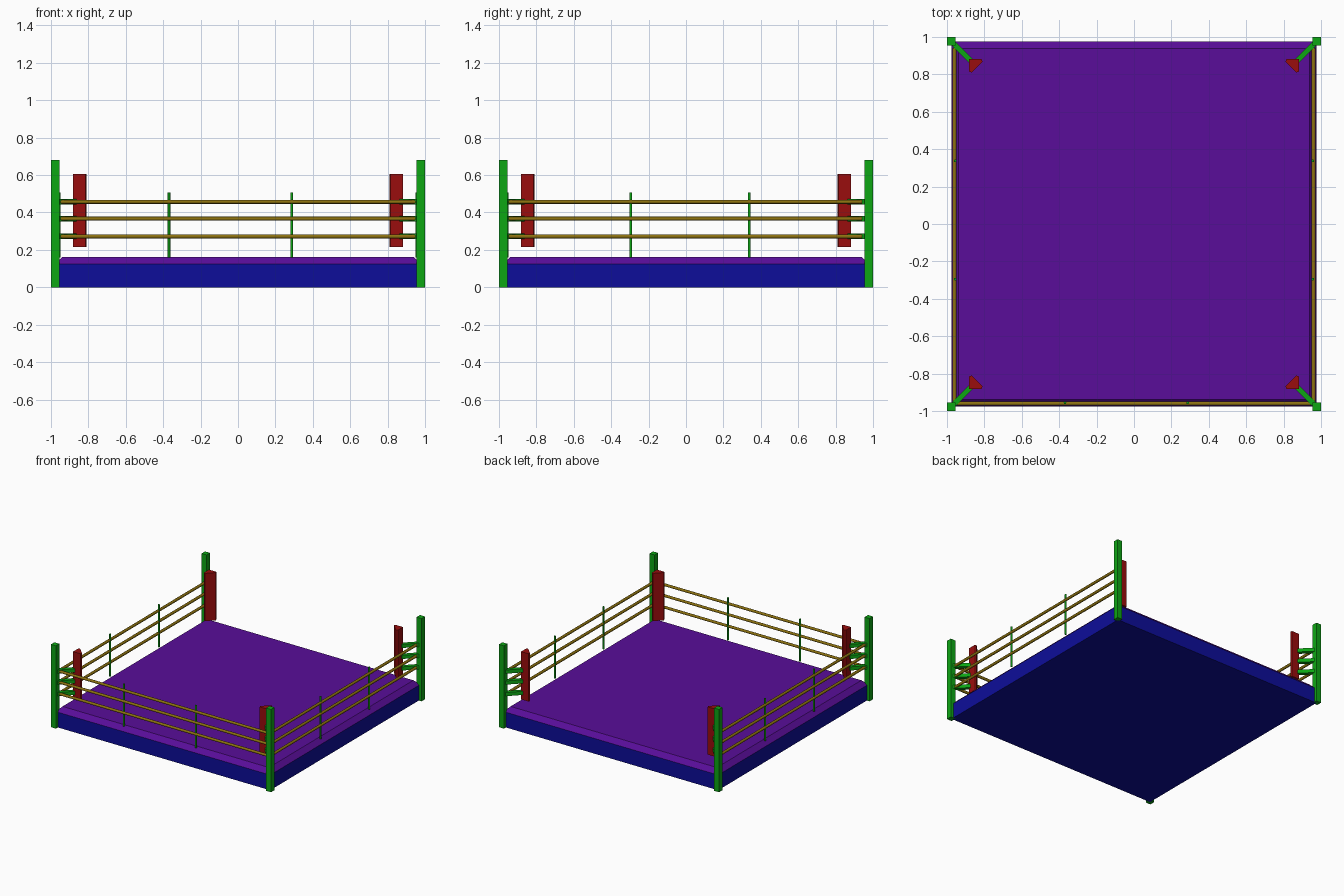
import bpy, bmesh
from math import pi
from mathutils import Vector, Matrix

if "Cube" in bpy.data.objects:
    bpy.data.objects.remove(bpy.data.objects["Cube"])


def material(name, rgb):
    m = bpy.data.materials.new(name)
    m.diffuse_color = (*rgb, 1)
    m.use_nodes = True
    m.node_tree.nodes["Principled BSDF"].inputs["Base Color"].default_value = m.diffuse_color
    return m


GREEN = material("green", (0.004, 0.38, 0.007))
BLUE = material("blue", (0.004, 0.004, 0.32))
PURPLE = material("purple", (0.1, 0.004, 0.32))
RED = material("red", (0.32, 0.004, 0.004))
OCHRE = material("ochre", (0.27, 0.17, 0.005))


def finish(name, bm, mat):
    bmesh.ops.recalc_face_normals(bm, faces=bm.faces)
    me = bpy.data.meshes.new(name)
    bm.to_mesh(me)
    bm.free()
    me.materials.append(mat)
    ob = bpy.data.objects.new(name, me)
    bpy.context.collection.objects.link(ob)
    return ob


def prism(name, outline, z0, z1, mat, top_scale=1.0):
    """Vertical prism from a plan outline, optionally tapered to the top."""
    bm = bmesh.new()
    low = [bm.verts.new((x, y, z0)) for x, y in outline]
    top = [bm.verts.new((x * top_scale, y * top_scale, z1)) for x, y in outline]
    bm.faces.new(low)
    bm.faces.new(top)
    n = len(outline)
    for i in range(n):
        j = (i + 1) % n
        bm.faces.new((low[i], low[j], top[j], top[i]))
    return finish(name, bm, mat)


def rect(x0, x1, y0, y1):
    return [(x0, y0), (x1, y0), (x1, y1), (x0, y1)]


def rod(name, a, b, radius, mat, sides=8):
    """Round bar between two points, smooth along its length."""
    a, b = Vector(a), Vector(b)
    d = b - a
    rot = d.to_track_quat('Z', 'Y').to_matrix().to_4x4()
    bm = bmesh.new()
    bmesh.ops.create_cone(bm, cap_ends=True, segments=sides, radius1=radius,
                          radius2=radius, depth=d.length,
                          matrix=Matrix.Translation((a + b) / 2) @ rot)
    caps = [f for f in bm.faces if len(f.verts) > 4]
    for f in bm.faces:
        f.smooth = f not in caps
    for f in caps:
        for e in f.edges:
            e.smooth = False
    return finish(name, bm, mat)


def bar(name, centre, size, angle, mat):
    """Box turned about the vertical axis."""
    bm = bmesh.new()
    bmesh.ops.create_cube(bm, size=1, matrix=Matrix.Translation(centre)
                          @ Matrix.Rotation(angle, 4, 'Z')
                          @ Matrix.Diagonal((*size, 1)))
    return finish(name, bm, mat)


# Platform and bevelled mat
E = 0.975
prism("platform", rect(-E, E, -E, E), 0, 0.125, BLUE)
prism("canvas_mat", rect(-E, E, -E, E), 0.125, 0.163, PURPLE, 0.938 / E)

ROPE_Z = (0.272, 0.367, 0.457)
R = 0.96

# Corner posts, cushions and the diagonal brackets between them
PAD = [(0.882, 0.882), (0.815, 0.882), (0.81, 0.868), (0.868, 0.81), (0.882, 0.815)]
for sx, side in ((-1, "left"), (1, "right")):
    for sy, end in ((-1, "front"), (1, "back")):
        tag = f"{end}_{side}"
        post = [(x * sx, y * sy) for x, y in rect(0.955, 1, 0.955, 1)]
        prism(f"corner_post_{tag}", post, 0, 0.68, GREEN)
        prism(f"corner_pad_{tag}", [(x * sx, y * sy) for x, y in PAD],
              0.215, 0.607, RED)
        for i, z in enumerate(ROPE_Z):
            bar(f"pad_bracket_{tag}_{i}", (0.92 * sx, 0.92 * sy, z),
                (0.13, 0.03, 0.03), sx * sy * pi / 4, GREEN)

# Ropes on three sides; the back stays open
for i, z in enumerate(ROPE_Z):
    rod(f"front_rope_{i}", (-R, -R, z), (R, -R, z), 0.011, OCHRE)
    for s, side in ((-1, "left"), (1, "right")):
        rod(f"{side}_rope_{i}", (s * R, -R, z), (s * R, 0.94, z), 0.011, OCHRE)

# Thin upright rope spacers
for i, x in enumerate((-0.369, 0.287)):
    rod(f"front_spacer_{i}", (x, -0.956, 0.16), (x, -0.956, 0.508), 0.0075, GREEN)
for i, y in enumerate((-0.295, 0.338)):
    for s, side in ((-1, "left"), (1, "right")):
        rod(f"{side}_spacer_{i}", (s * 0.956, y, 0.16), (s * 0.956, y, 0.508),
            0.0075, GREEN)
